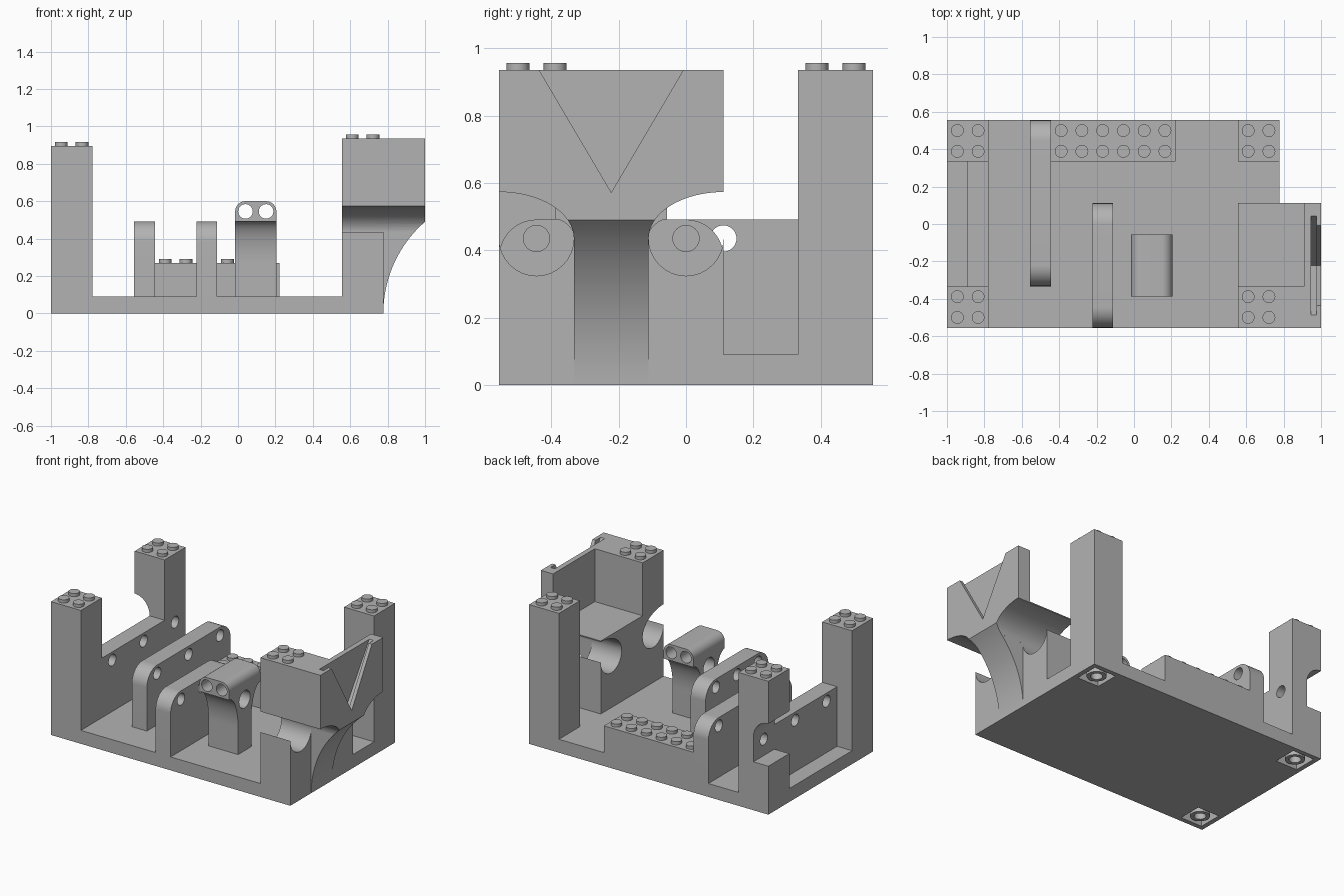
import bpy, bmesh, math
from mathutils import Vector

if "Cube" in bpy.data.objects:
    bpy.data.objects.remove(bpy.data.objects["Cube"], do_unlink=True)

grey = bpy.data.materials.new("plain_grey")
grey.use_nodes = True
colour = (0.45, 0.45, 0.45, 1)
grey.diffuse_color = colour
grey.node_tree.nodes["Principled BSDF"].inputs["Base Color"].default_value = colour

U = 0.111           # stud half pitch module
X0, X1, Y = -1.0, 0.777, 0.555
HOLE_Z, HOLE_R = 0.435, 0.039


def prism(name, outline, axis, lo, hi):
    """Extrude a 2D outline along an axis; outline is (y,z), (x,z) or (x,y)."""
    place = {"x": lambda a, b, t: (t, a, b),
             "y": lambda a, b, t: (a, t, b),
             "z": lambda a, b, t: (a, b, t)}[axis]
    bm = bmesh.new()
    face = bm.faces.new([bm.verts.new(place(a, b, lo)) for a, b in outline])
    ext = bmesh.ops.extrude_face_region(bm, geom=[face])
    moved = [v for v in ext["geom"] if isinstance(v, bmesh.types.BMVert)]
    bmesh.ops.translate(bm, verts=moved, vec=Vector(place(0, 0, hi - lo)))
    bmesh.ops.recalc_face_normals(bm, faces=bm.faces)
    mesh = bpy.data.meshes.new(name)
    bm.to_mesh(mesh)
    bm.free()
    mesh.materials.append(grey)
    obj = bpy.data.objects.new(name, mesh)
    bpy.context.collection.objects.link(obj)
    return obj


def arc(a, b, ra, rb, start, end, steps=16):
    angles = [math.radians(start + (end - start) * i / steps) for i in range(steps + 1)]
    return [(a + ra * math.cos(t), b + rb * math.sin(t)) for t in angles]


def rect(a0, a1, b0, b1):
    return [(a0, b0), (a1, b0), (a1, b1), (a0, b1)]


def box(name, x0, x1, y0, y1, z0, z1):
    return prism(name, rect(x0, x1, y0, y1), "z", z0, z1)


def rod(name, axis, a, b, r, lo, hi, sides=32):
    return prism(name, arc(a, b, r, r, 0, 360, sides)[:-1], axis, lo, hi)


def boolean(obj, others, operation="DIFFERENCE"):
    for other in others:
        mod = obj.modifiers.new("boolean", "BOOLEAN")
        mod.operation, mod.solver, mod.object = operation, "EXACT", other
        bpy.context.view_layer.objects.active = obj
        bpy.ops.object.modifier_apply(modifier=mod.name)
        bpy.data.objects.remove(other, do_unlink=True)


def smooth(obj):
    bpy.ops.object.select_all(action="DESELECT")
    obj.select_set(True)
    bpy.context.view_layer.objects.active = obj
    bpy.ops.object.shade_smooth_by_angle(angle=math.radians(30))


def studs(name, x, y, z, columns):
    for i in range(columns):
        for j in range(2):
            smooth(rod(name, "z", x + U * (i + 0.5), y + U * (j + 0.5), 0.034, z - 0.01, z + 0.021))


def holes(obj, x0, x1, ys):
    boolean(obj, [rod("hole", "x", y, HOLE_Z, HOLE_R, x0 - 0.02, x1 + 0.02) for y in ys])


# Base plate with a square socket and ring under each corner
base = box("base_plate", X0, X1, -Y, Y, 0, 0.09)
corners = [(x, y) for x in (X0 + U, X1 - U) for y in (-Y + U, Y - U)]
boolean(base, [box("socket", x - 0.08, x + 0.08, y - 0.08, y + 0.08, -0.02, 0.06) for x, y in corners])
for x, y in corners:
    ring = rod("socket_ring", "z", x, y, 0.06, 0.004, 0.065)
    boolean(ring, [rod("bore", "z", x, y, 0.036, -0.02, 0.05)])
    smooth(ring)

# Corner pillars
box("front_left_pillar", X0, X0 + 2 * U, -Y, -3 * U, 0.08, 0.895)
studs("pillar_stud", X0, -Y, 0.895, 2)
box("back_right_pillar", X1 - 2 * U, X1, 3 * U, Y, 0.08, 0.935)
studs("pillar_stud", X1 - 2 * U, 3 * U, 0.935, 2)

# Notched pillar with a curved upper lip on its outer side
pillar = box("back_left_pillar", X0, X0 + 2 * U, 3 * U, Y, 0.08, 0.895)
notch = [(X0 - 0.05, 0.325), (X0 + U, 0.325)] + arc(X0, 0.49, U, 0.12, 0, 90) + [(X0 - 0.05, 0.61)]
boolean(pillar, [prism("notch", notch, "y", 0.3, 0.6)])
holes(pillar, X0, X0 + 2 * U, [4 * U])
studs("pillar_stud", X0, 3 * U, 0.895, 2)
smooth(pillar)

# Side wall and the two round-ended plates
wall = box("side_wall", X0 + U, X0 + 2 * U, -3 * U, 3 * U, 0.08, 0.49)
holes(wall, X0 + U, X0 + 2 * U, [-2 * U, U])
smooth(wall)
for name, x, y0, y1, ys in (("long_plate", -0.555, -3 * U, Y, (-2 * U, U, 4 * U)),
                            ("short_plate", -0.223, -Y, U, (-4 * U, -2 * U, 0))):
    outline = [(y0, 0.08), (y1, 0.08)] + arc(y1 - U, 0.38, U, U, 0, 90) + arc(y0 + U, 0.38, U, U, 90, 180)
    plate = prism(name, outline, "x", x, x + U)
    holes(plate, x, x + U, ys)
    smooth(plate)

# Low studded step at the back
box("studded_step", -0.445, -0.445 + 6 * U, 3 * U, Y, 0.08, 0.27)
studs("step_stud", -0.445, 3 * U, 0.27, 6)

# Flared post: narrow neck, wide head with rounded sides and twin bores
mid, half, reach = -2 * U, 0.07, 0.166
side = arc(mid + reach, 0.27, reach - half, 0.222, 180, 90)
outline = [(mid + half, 0.08)] + side + [(mid + reach, 0.6)]
outline += [(2 * mid - y, z) for y, z in reversed(outline)]
post = prism("flared_post", outline, "x", -0.015, 0.205)
head = [(-0.015, 0.05), (0.205, 0.05)] + arc(0.15, 0.545, 0.055, 0.055, 0, 90) + arc(0.04, 0.545, 0.055, 0.055, 90, 180)
boolean(post, [prism("post_limit", head, "y", -0.5, 0.1)], "INTERSECT")
boolean(post, [rod("bore", "y", x, 0.545, HOLE_R, -0.5, 0.1) for x in (0.04, 0.15)])
boolean(post, [rod("cross_bore", "x", mid, HOLE_Z, 0.058, -0.1, 0.3)])
smooth(post)

# Tower: solid block, carved by two side tunnels, a tray, and a curved underside
tower = box("tower", X1 - 2 * U, 1, -Y, U, 0, 0.935)
tunnel = (arc(U, HOLE_Z, 2 * U, 0.138, 90, 180) + arc(0, HOLE_Z, U, U, 180, 360)
          + [(U + 0.05, HOLE_Z), (U + 0.05, HOLE_Z + 0.138)])
mirrored = [(2 * mid - y, z) for y, z in tunnel]
cutters = [prism("tunnel", t, "x", 0.5, 1.05) for t in (tunnel, mirrored)]
cutters.append(box("tray", 0.5, 0.91, -3 * U, U + 0.05, 0.58, 1))
cutters += [box("side_clearance", X1, 1.05, y0, y1, -0.05, HOLE_Z + 0.002)
            for y0, y1 in ((-0.6, -3 * U), (-U, 0.2))]
R = 0.65
flare = [(X1, -0.05)] + [p for p in arc(X1 + R, 0, R, R, 180, 131, 24)]
flare += [(1.05, flare[-1][1]), (1.05, -0.05)]
cutters.append(prism("flare_cut", flare, "y", -0.7, 0.3))
# Triangular window on the outer face with a slightly wider slot behind it
for x0, x1, w, tip in ((0.974, 1.05, 0.215, 0.572), (0.945, 0.976, 0.265, 0.545)):
    vee = [(mid, tip), (mid + w * 1.05, 0.955), (mid - w * 1.05, 0.955)]
    cutters.append(prism("vee_cut", vee, "x", x0, x1))
boolean(tower, cutters)
smooth(tower)
studs("tower_stud", X1 - 2 * U, -Y, 0.935, 2)
